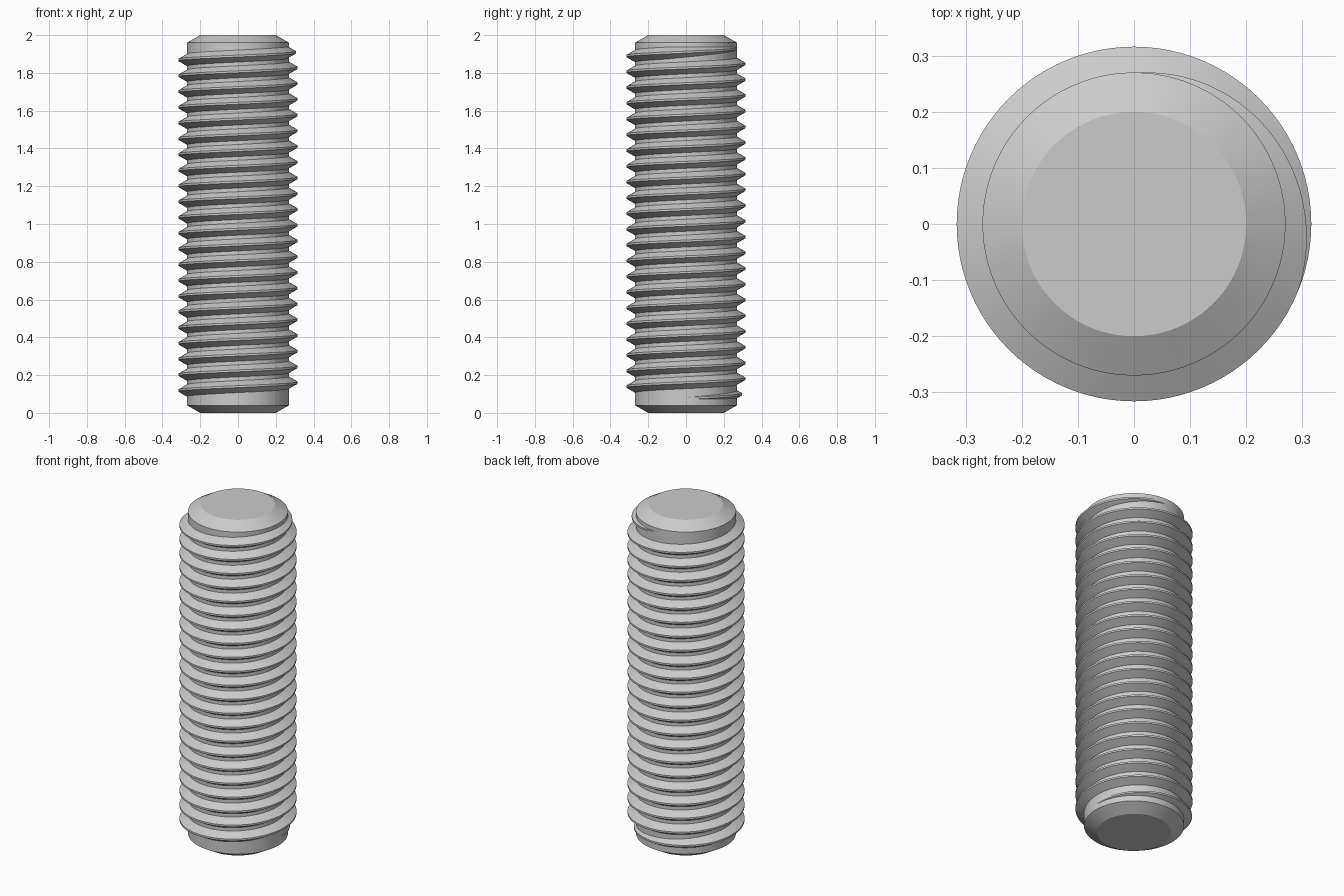
import bpy, bmesh, math

if "Cube" in bpy.data.objects:
    bpy.data.objects.remove(bpy.data.objects["Cube"], do_unlink=True)

SEG = 96                 # segments per turn
PITCH = 1 / 12
CORE_R, CREST_R, TIP_R = 0.27, 0.316, 0.20
LENGTH = 2.0
CHAMFER = (CORE_R - TIP_R) * math.tan(math.radians(30))

steel = bpy.data.materials.new("light grey steel")
steel.use_nodes = True
steel.diffuse_color = (0.6, 0.6, 0.6, 1)
steel.node_tree.nodes["Principled BSDF"].inputs["Base Color"].default_value = (0.6, 0.6, 0.6, 1)


def loft(name, rings, closed_rings=True):
    """Skin a list of closed rings and cap both ends."""
    bm = bmesh.new()
    rows = [[bm.verts.new(p) for p in ring] for ring in rings]
    for a, b in zip(rows, rows[1:]):
        n = len(a)
        for i in range(n):
            j = (i + 1) % n
            bm.faces.new((a[i], a[j], b[j], b[i]))
    bm.faces.new(rows[0])
    bm.faces.new(rows[-1])
    bmesh.ops.recalc_face_normals(bm, faces=bm.faces)
    mesh = bpy.data.meshes.new(name)
    bm.to_mesh(mesh)
    bm.free()
    mesh.materials.append(steel)
    obj = bpy.data.objects.new(name, mesh)
    bpy.context.collection.objects.link(obj)
    bpy.ops.object.select_all(action="DESELECT")
    obj.select_set(True)
    bpy.context.view_layer.objects.active = obj
    bpy.ops.object.shade_smooth_by_angle(angle=math.radians(20))
    return obj


def polar(r, angle, z):
    return (r * math.cos(angle), r * math.sin(angle), z)


# Chamfered core rod
profile = [(TIP_R, 0), (CORE_R, CHAMFER), (CORE_R, LENGTH - CHAMFER), (TIP_R, LENGTH)]
loft("core_rod", [[polar(r, math.tau * i / SEG, z) for i in range(SEG)] for r, z in profile])

# Right-handed thread ridge, sinking into the core at both ends
TURNS = 22.25
START_Z = 0.0767
RUN_IN, RUN_OUT = 0.42, 0.31        # fade lengths in turns
crest = PITCH / 16                  # half width of the flat crest
base_r = CORE_R - 0.005
base = crest + (CREST_R - base_r) * math.tan(math.radians(30))
section = [(base_r, -base), (CREST_R, -crest), (CREST_R, crest), (base_r, base)]

rings = []
for step in range(int(TURNS * SEG) + 1):
    turn = step / SEG
    grow = min(1, turn / RUN_IN, (TURNS - turn) / RUN_OUT)
    sink = (1 - grow) * (CREST_R - CORE_R + 0.001)
    z = START_Z + turn * PITCH
    rings.append([polar(r - sink, math.tau * turn, z + dz) for r, dz in section])
loft("thread_ridge", rings)
